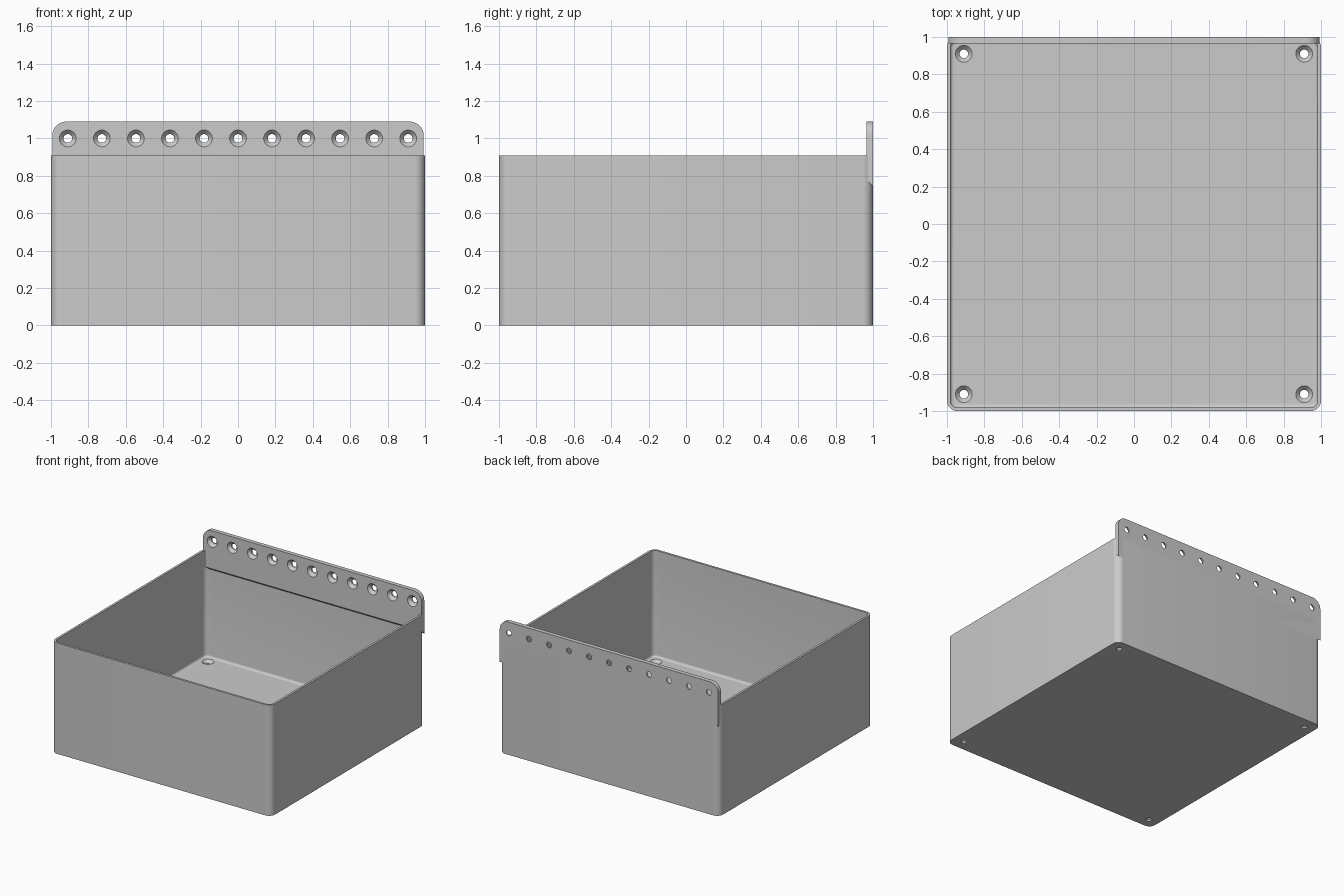
import bpy
import bmesh
from math import sin, cos, pi
from mathutils import Matrix

if "Cube" in bpy.data.objects:
    bpy.data.objects.remove(bpy.data.objects["Cube"], do_unlink=True)

WALL, FLOOR, HEIGHT, RADIUS = 0.018, 0.036, 0.91, 0.055
HOLE_X = 0.91
FILLET = 0.018

grey = bpy.data.materials.new("plain grey")
grey.use_nodes = True
grey.diffuse_color = (0.6, 0.6, 0.6, 1)
grey.node_tree.nodes["Principled BSDF"].inputs["Base Color"].default_value = (0.6, 0.6, 0.6, 1)


def make_object(name, bm):
    bmesh.ops.recalc_face_normals(bm, faces=bm.faces)
    mesh = bpy.data.meshes.new(name)
    bm.to_mesh(mesh)
    bm.free()
    mesh.materials.append(grey)
    obj = bpy.data.objects.new(name, mesh)
    bpy.context.collection.objects.link(obj)
    return obj


def loft(bm, loops):
    """Skin a stack of equal-length point loops and cap both ends."""
    rings = [[bm.verts.new(p) for p in loop] for loop in loops]
    for a, b in zip(rings, rings[1:]):
        for i in range(len(a)):
            j = (i + 1) % len(a)
            bm.faces.new((a[i], a[j], b[j], b[i]))
    bm.faces.new(rings[0])
    bm.faces.new(rings[-1])


def arc(cx, cy, r, start, steps=8):
    angles = [start + pi / 2 * i / steps for i in range(steps + 1)]
    return [(cx + r * cos(a), cy + r * sin(a)) for a in angles]


def rounded_square(inset, z):
    c, r = 1 - RADIUS, RADIUS - inset
    corners = [(c, c), (-c, c), (-c, -c), (c, -c)]
    return [(x, y, z) for k, (cx, cy) in enumerate(corners)
            for x, y in arc(cx, cy, r, k * pi / 2)]


def countersinks(name, matrices):
    """Cutters: wide mouth at local z = 0, narrow bore going down."""
    bm = bmesh.new()
    for m in matrices:
        loops = []
        for r, z in ((0.045, 0.01), (0.045, 0), (0.023, -0.024), (0.023, -0.06)):
            loops.append([m @ Matrix.Translation((r * cos(a), r * sin(a), z)).translation
                          for a in (2 * pi * i / 32 for i in range(32))])
        loft(bm, loops)
    return make_object(name, bm)


def cut_and_smooth(obj, cutter):
    mod = obj.modifiers.new("holes", "BOOLEAN")
    mod.operation = "DIFFERENCE"
    mod.solver = "EXACT"
    mod.object = cutter
    cutter.hide_render = True
    bpy.ops.object.select_all(action="DESELECT")
    obj.select_set(True)
    bpy.context.view_layer.objects.active = obj
    bpy.ops.object.modifier_apply(modifier=mod.name)
    bpy.data.objects.remove(cutter, do_unlink=True)
    bpy.ops.object.shade_smooth_by_angle(angle=pi / 6)


# Open bin: outer skin, rim, inner skin and filleted floor
bm = bmesh.new()
sections = [rounded_square(0, 0), rounded_square(0, HEIGHT), rounded_square(WALL, HEIGHT)]
for i in range(6):
    a = pi / 2 * i / 5
    sections.append(rounded_square(WALL + FILLET * (1 - cos(a)),
                                   FLOOR + FILLET * (1 - sin(a))))
loft(bm, sections)
bin_body = make_object("bin_body", bm)
cut_and_smooth(bin_body, countersinks("floor_hole_cutter", [
    Matrix.Translation((x, y, FLOOR)) for x in (-HOLE_X, HOLE_X) for y in (-HOLE_X, HOLE_X)]))

# Hanging strip along the back, with rounded top corners and a sloped underside
HALF, TOP, TOP_R = 0.993, 1.09, 0.075
FRONT_Y, BACK_Y = 0.965, 1.0


def strip_outline(y, bottom):
    c, z = HALF - TOP_R, TOP - TOP_R
    points = arc(c, z, TOP_R, 0) + arc(-c, z, TOP_R, pi / 2)
    points += [(-HALF, bottom), (HALF, bottom)]
    return [(px, y, pz) for px, pz in points]


bm = bmesh.new()
loft(bm, [strip_outline(FRONT_Y, 0.778), strip_outline(BACK_Y, 0.743)])
hanging_strip = make_object("hanging_strip", bm)
face_front = Matrix.Rotation(pi / 2, 4, "X")
cut_and_smooth(hanging_strip, countersinks("strip_hole_cutter", [
    Matrix.Translation((HOLE_X * (i - 5) / 5, FRONT_Y, 1.0)) @ face_front for i in range(11)]))
